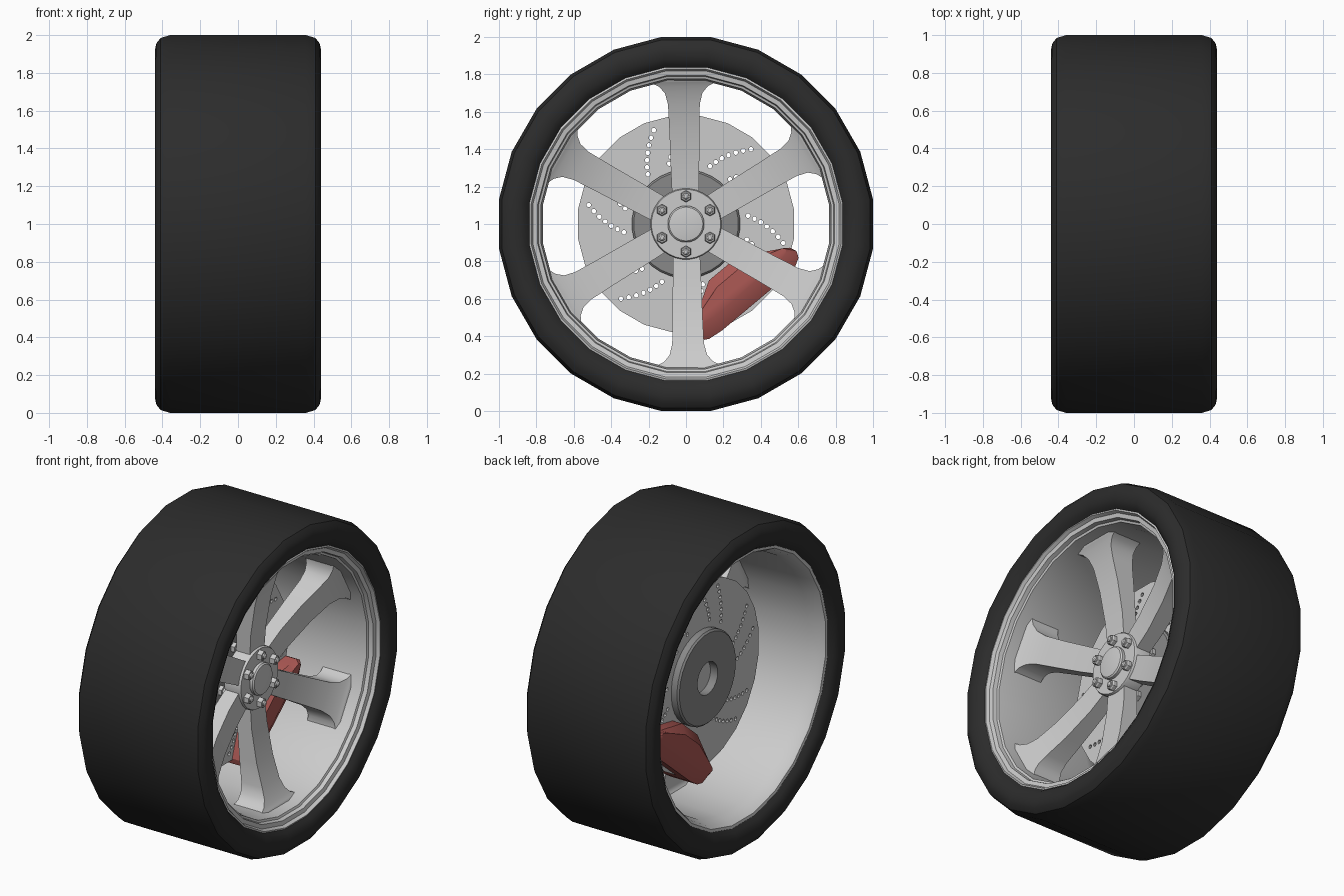
import bpy, bmesh, math
from mathutils import Vector

if "Cube" in bpy.data.objects:
    bpy.data.objects.remove(bpy.data.objects["Cube"])

C = Vector((0, 0, 1))          # wheel centre, axle along x
RAD = math.radians


def material(name, rgb):
    m = bpy.data.materials.new(name)
    m.diffuse_color = (*rgb, 1)
    m.use_nodes = True
    m.node_tree.nodes["Principled BSDF"].inputs["Base Color"].default_value = m.diffuse_color
    return m


def polar(x, r, a, c=C):
    return Vector((c.x + x, c.y + r * math.cos(a), c.z + r * math.sin(a)))


def finish(name, bm, mat=None):
    bmesh.ops.recalc_face_normals(bm, faces=bm.faces)
    me = bpy.data.meshes.new(name)
    bm.to_mesh(me)
    bm.free()
    ob = bpy.data.objects.new(name, me)
    bpy.context.collection.objects.link(ob)
    if mat:
        me.materials.append(mat)
    return ob


def loft(bm, rings, closed=False):
    """Skin a list of point rings; cap the ends or join last to first."""
    vs = [[bm.verts.new(p) for p in ring] for ring in rings]
    n = len(vs[0])
    pairs = list(zip(vs, vs[1:])) + ([(vs[-1], vs[0])] if closed else [])
    for a, b in pairs:
        for i in range(n):
            j = (i + 1) % n
            bm.faces.new((a[i], a[j], b[j], b[i]))
    if not closed:
        bm.faces.new(vs[0])
        bm.faces.new(vs[-1])


def lathe(bm, profile, sides, closed=False, c=C, offset=0.5):
    step = math.tau / sides
    loft(bm, [[polar(x, r, (i + offset) * step, c) for i in range(sides)]
              for x, r in profile], closed)


def turned(name, profile, sides, closed=False, mat=None):
    bm = bmesh.new()
    lathe(bm, profile, sides, closed)
    return finish(name, bm, mat)


rubber = material("rubber", (0.025, 0.025, 0.025))
red = material("caliper_red", (0.42, 0.1, 0.09))
dark = material("dark_steel", (0.25, 0.25, 0.25))

# Tyre
half = [(0.39, 0.835), (0.42, 0.86), (0.435, 0.89), (0.44, 0.93),
        (0.432, 0.965), (0.41, 0.993), (0.36, 1.0086)]
turned("tyre", half + [(-x, r) for x, r in reversed(half)], 24, True, rubber)

# Rim barrel with stepped front lip
turned("rim_barrel", [(0.40, 0.85), (0.405, 0.835), (0.385, 0.825), (0.38, 0.80),
                      (0.355, 0.795), (0.35, 0.782), (0.25, 0.772), (0.08, 0.772),
                      (-0.30, 0.79), (-0.37, 0.81), (-0.395, 0.825), (-0.40, 0.85),
                      (-0.36, 0.845), (0.36, 0.845)], 24, True)

# Six flared spokes: radius, half width, front x, back x
stations = [(0.10, 0.070, 0.13, 0.04), (0.30, 0.076, 0.145, 0.045),
            (0.50, 0.080, 0.18, 0.06), (0.64, 0.085, 0.22, 0.075),
            (0.70, 0.100, 0.245, 0.08), (0.735, 0.130, 0.262, 0.08),
            (0.758, 0.175, 0.275, 0.075), (0.765, 0.20, 0.28, 0.07),
            (0.80, 0.205, 0.295, 0.07)]
bm = bmesh.new()
for k in range(6):
    a = RAD(91 + 60 * k)
    d = Vector((0, math.cos(a), math.sin(a)))
    t = Vector((0, -d.z, d.y))
    rings = []
    for r, w, front, back in stations:
        rings.append([C + d * r + t * s * w + Vector((x, 0, 0))
                      for x, s in ((front, -1), (front, 1), (back, 1), (back, -1))])
    loft(bm, rings)
finish("spokes", bm)

# Hub plate, centre cap and axle
turned("hub_plate", [(0.04, 0.19), (0.14, 0.19), (0.15, 0.185)], 32)
turned("centre_cap", [(0.14, 0.098), (0.168, 0.098), (0.176, 0.09), (0.182, 0.05)], 32)
turned("axle", [(-0.10, 0.10), (0.05, 0.10)], 24)

# Wheel bolts: shaft, hex head, small tip and inner nut
bm = bmesh.new()
for k in range(6):
    c = polar(0, 0.148, RAD(90 + 60 * k))
    lathe(bm, [(-0.04, 0.018), (0.10, 0.018)], 12, c=c)
    lathe(bm, [(0.145, 0.032), (0.172, 0.032), (0.18, 0.026)], 6, c=c)
    lathe(bm, [(0.175, 0.018), (0.188, 0.016), (0.193, 0.009)], 12, c=c)
    lathe(bm, [(-0.04, 0.032), (-0.005, 0.032)], 6, c=c)
finish("wheel_bolts", bm)

# Brake disc, drilled with paired slanted rows of holes
disc = turned("brake_disc", [(-0.10, 0.25), (-0.06, 0.25), (-0.06, 0.583),
                             (-0.10, 0.583)], 24, True)
bm = bmesh.new()
for k in range(6):
    for inner, outer in ((67.5, 49), (45.5, 30)):
        for i in range(7):
            f = i / 6
            a = RAD(60 * k + inner + (outer - inner) * f)
            lathe(bm, [(-0.13, 0.0125), (-0.03, 0.0125)], 8,
                  c=polar(0, 0.335 + 0.195 * f, a))
cutter = finish("hole_cutter", bm)
cutter.hide_render = True
mod = disc.modifiers.new("holes", 'BOOLEAN')
mod.operation = 'DIFFERENCE'
mod.solver = 'EXACT'
mod.object = cutter
bpy.context.view_layer.objects.active = disc
bpy.ops.object.modifier_apply(modifier=mod.name)
bpy.data.objects.remove(cutter)

# Disc carrier with centre hole
turned("disc_carrier", [(-0.15, 0.10), (-0.15, 0.28), (-0.14, 0.29), (-0.04, 0.29),
                        (-0.03, 0.28), (-0.03, 0.10)], 32, True, dark)

# Brake caliper straddling the disc: outline (tangent, outward), chamfered front and back
side = [(0.10, 0.31), (0.29, 0.42), (0.345, 0.455), (0.36, 0.49),
        (0.345, 0.525), (0.30, 0.55), (0.22, 0.56)]
outline = side + [(-t, n) for t, n in reversed(side)]
a = RAD(-50)
nrm = Vector((0, math.cos(a), math.sin(a)))
tan = Vector((0, -nrm.z, nrm.y))
bm = bmesh.new()
loft(bm, [[C + Vector((x, 0, 0)) + tan * t * st + nrm * (0.41 + (n - 0.41) * sn)
           for t, n in outline]
          for x, st, sn in ((-0.21, 0.9, 0.45), (-0.165, 1, 1), (0.015, 1, 1), (0.06, 0.9, 0.45))])
finish("brake_caliper", bm, red)

# Smooth shading with sharp edges kept
bpy.ops.object.select_all(action='SELECT')
bpy.ops.object.shade_smooth_by_angle(angle=RAD(32))
